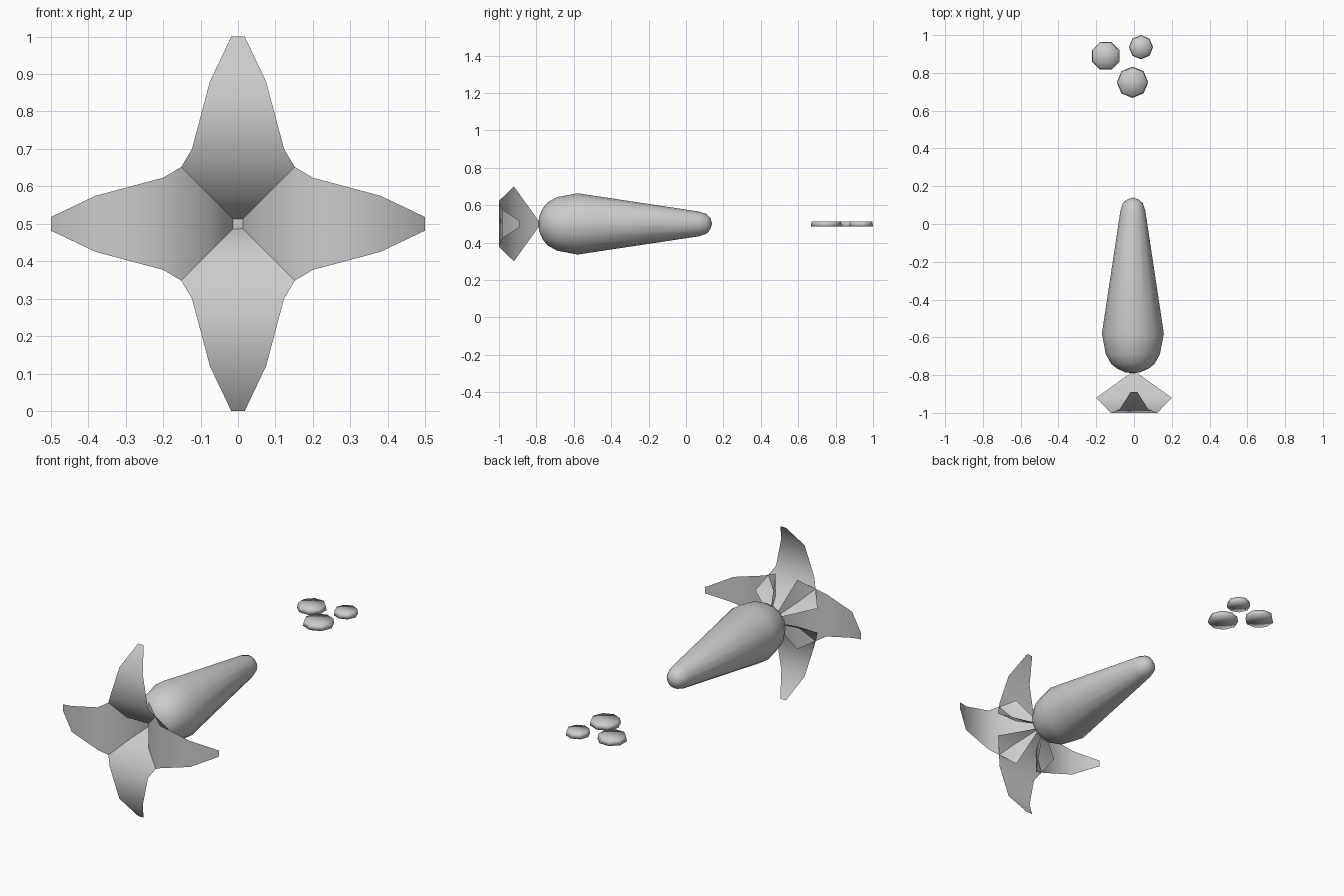
import bpy, bmesh
from math import sin, cos, pi
from mathutils import Matrix

if "Cube" in bpy.data.objects:
    bpy.data.objects.remove(bpy.data.objects["Cube"])


def finish(name, bm, fix=True):
    if fix:
        bmesh.ops.recalc_face_normals(bm, faces=bm.faces)
    for f in bm.faces:
        f.smooth = True
    me = bpy.data.meshes.new(name)
    bm.to_mesh(me)
    bm.free()
    ob = bpy.data.objects.new(name, me)
    bpy.context.collection.objects.link(ob)
    return ob


def lathe(name, profile, sides, loc, rot=None, turn=0.0):
    """Closed solid of revolution about local z from (height, radius) pairs."""
    bm = bmesh.new()
    rings = []
    for h, r in profile:
        if r == 0:
            rings.append([bm.verts.new((0, 0, h))] * sides)
        else:
            rings.append([bm.verts.new((r * cos(turn + 2 * pi * i / sides),
                                        r * sin(turn + 2 * pi * i / sides), h))
                          for i in range(sides)])
    for a, b in zip(rings, rings[1:]):
        for i in range(sides):
            j = (i + 1) % sides
            bm.faces.new(list(dict.fromkeys((a[i], a[j], b[j], b[i]))))
    m = Matrix.Translation(loc)
    if rot:
        m = m @ rot
    bmesh.ops.transform(bm, matrix=m, verts=bm.verts)
    return finish(name, bm)


# Tapered carrot root lying along y
root = [(-0.79, 0), (-0.785, 0.04), (-0.765, 0.085), (-0.74, 0.115),
        (-0.69, 0.143), (-0.58, 0.164), (0.07, 0.066), (0.11, 0.053),
        (0.13, 0.03), (0.14, 0)]
lathe("carrot_root", root, 16, (-0.006, 0, 0.5), Matrix.Rotation(-pi / 2, 4, 'X'))

# Four curled leaves: (distance from axis, y, half width)
leaf = [(0.012, -0.785, 0.012), (0.07, -0.92, 0.2), (0.2, -1.0, 0.123),
        (0.38, -0.98, 0.075), (0.5, -0.89, 0.018)]
for k in range(4):
    bm = bmesh.new()
    rows = [[bm.verts.new((s * w, y, r)) for s in (-1, 1)] for r, y, w in leaf]
    for a, b in zip(rows, rows[1:]):
        bm.faces.new((a[0], a[1], b[1], b[0]))
    m = Matrix.Translation((0, 0, 0.5)) @ Matrix.Rotation(k * pi / 2, 4, 'Y')
    bmesh.ops.transform(bm, matrix=m, verts=bm.verts)
    finish(f"leaf_{k + 1}", bm, fix=False)

# Three loose slices beyond the tip
for n, (x, y, r) in enumerate([(-0.15, 0.89, 0.079), (0.037, 0.936, 0.064),
                               (-0.008, 0.75, 0.083)]):
    lathe(f"carrot_slice_{n + 1}", [(-0.014, 0), (-0.014, r), (0.014, r * 0.94), (0.014, 0)],
          8, (x, y, 0.5), turn=pi / 8 if n == 0 else 0)
